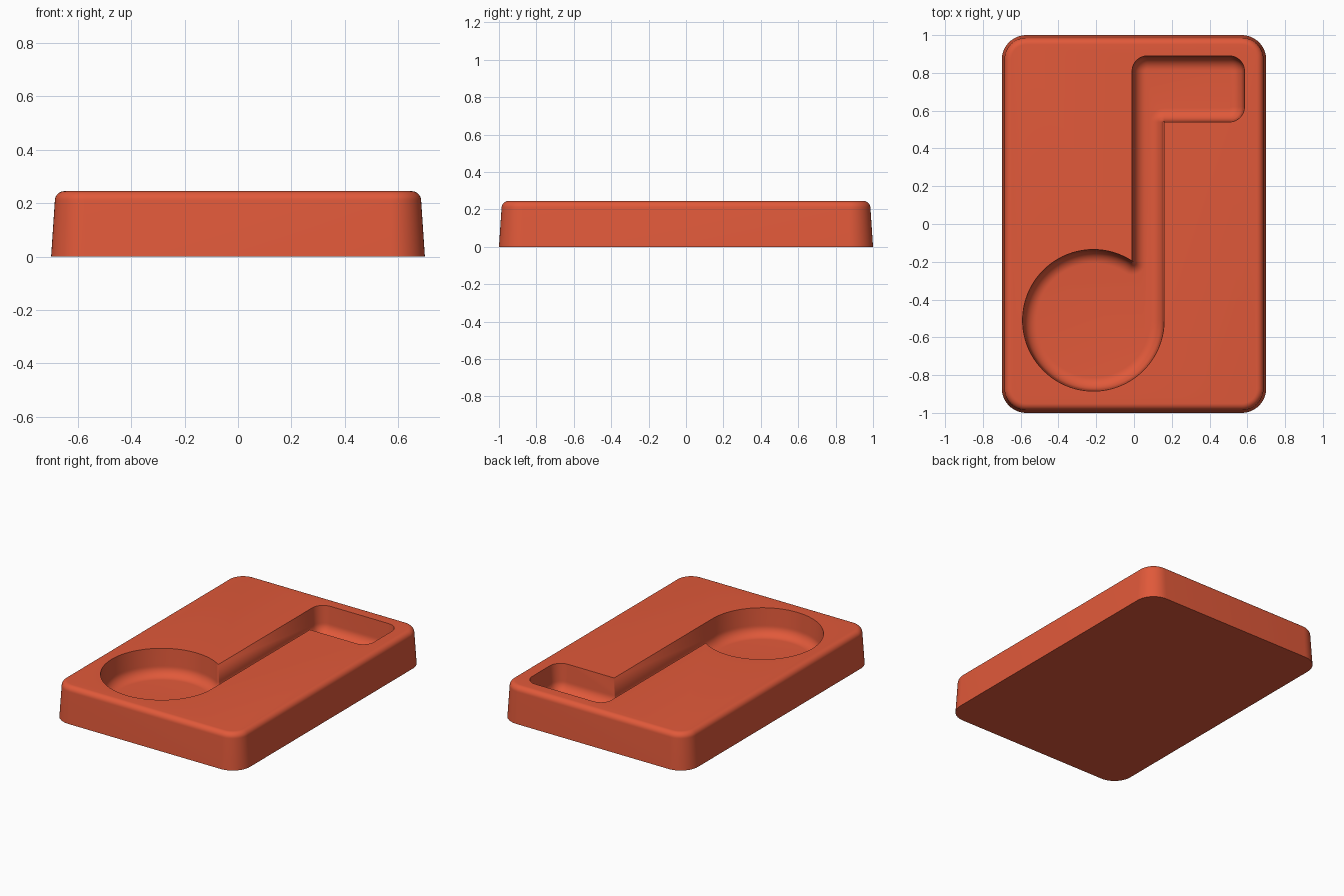
import bpy, bmesh
from math import sin, cos, acos, pi, radians

old = bpy.data.objects.get("Cube")
if old:
    bpy.data.objects.remove(old, do_unlink=True)

HEIGHT, FLOOR = 0.245, 0.065

red = bpy.data.materials.new("coral red")
red.use_nodes = True
colour = (0.75, 0.1, 0.042, 1)
red.diffuse_color = colour
red.node_tree.nodes["Principled BSDF"].inputs["Base Color"].default_value = colour


def arc(cx, cy, radius, start, end, steps=10):
    angles = [start + (end - start) * i / steps for i in range(steps + 1)]
    return [(cx + radius * cos(a), cy + radius * sin(a)) for a in angles]


def slab_outline(inset):
    """Rounded rectangle, shrunk by inset."""
    r, points = 0.13, []
    for i, (sx, sy) in enumerate([(1, 1), (-1, 1), (-1, -1), (1, -1)]):
        points += arc(sx * (0.7 - r), sy * (1 - r), r - inset, i * pi / 2, (i + 1) * pi / 2, 12)
    return points


def note_outline(inset):
    """Round head, upright stem and square flag, shrunk by inset."""
    hx, hy, hr = -0.215, -0.51, 0.375
    left, right, top, low, tip, r = -0.01, hx + hr, 0.89, 0.54, 0.585, 0.08
    notch = acos((left - hx) / hr)
    points = arc(hx, hy, hr - inset, notch, 2 * pi, 72)
    points += arc(right, low, inset, pi, pi / 2, 8)
    points += arc(tip - r, low + r, r - inset, -pi / 2, 0)
    points += arc(tip - r, top - r, r - inset, 0, pi / 2)
    points += arc(left + r, top - r, r - inset, pi / 2, pi)
    points += arc(left + hr * cos(notch) - (left - hx), hy + hr * sin(notch),
                  inset, 2 * pi, notch + pi, 8)
    return points


def loft(name, outline, levels):
    """Solid through the outline at each (height, inset), bottom to top."""
    bm = bmesh.new()
    rings = [[bm.verts.new((x, y, z)) for x, y in outline(d)] for z, d in levels]
    n = len(rings[0])
    for a, b in zip(rings, rings[1:]):
        for i in range(n):
            j = (i + 1) % n
            bm.faces.new((a[i], a[j], b[j], b[i]))
    bm.faces.new(rings[0][::-1])
    bm.faces.new(rings[-1])
    bmesh.ops.remove_doubles(bm, verts=bm.verts, dist=0.00005)
    bmesh.ops.recalc_face_normals(bm, faces=bm.faces)
    mesh = bpy.data.meshes.new(name)
    bm.to_mesh(mesh)
    bm.free()
    mesh.materials.append(red)
    obj = bpy.data.objects.new(name, mesh)
    bpy.context.collection.objects.link(obj)
    return obj


# Slab: slightly drafted sides with a rounded top edge
draft, edge = 0.014, 0.036
slab_levels = [(0, 0)]
for i in range(9):
    a = i / 8 * pi / 2
    slab_levels.append((HEIGHT - edge + edge * sin(a), draft + edge * (1 - cos(a))))
slab = loft("note_mould_slab", slab_outline, slab_levels)

# Note-shaped recess: drafted walls that curve into a flat floor
fillet, wall = 0.066, 0.008
note_levels = []
for i in range(11):
    a = i / 10 * pi / 2
    note_levels.append((FLOOR + fillet * (1 - cos(a)), wall + fillet * (1 - sin(a))))
note_levels += [(HEIGHT, 0), (HEIGHT + 0.05, 0)]
cutter = loft("note_cutter", note_outline, note_levels)
cutter.hide_render = True

cut = slab.modifiers.new("note_recess", "BOOLEAN")
cut.operation = "DIFFERENCE"
cut.solver = "EXACT"
cut.object = cutter
bpy.ops.object.select_all(action="DESELECT")
bpy.context.view_layer.objects.active = slab
slab.select_set(True)
bpy.ops.object.modifier_apply(modifier=cut.name)
bpy.data.objects.remove(cutter, do_unlink=True)
bpy.ops.object.shade_smooth_by_angle(angle=radians(30))
